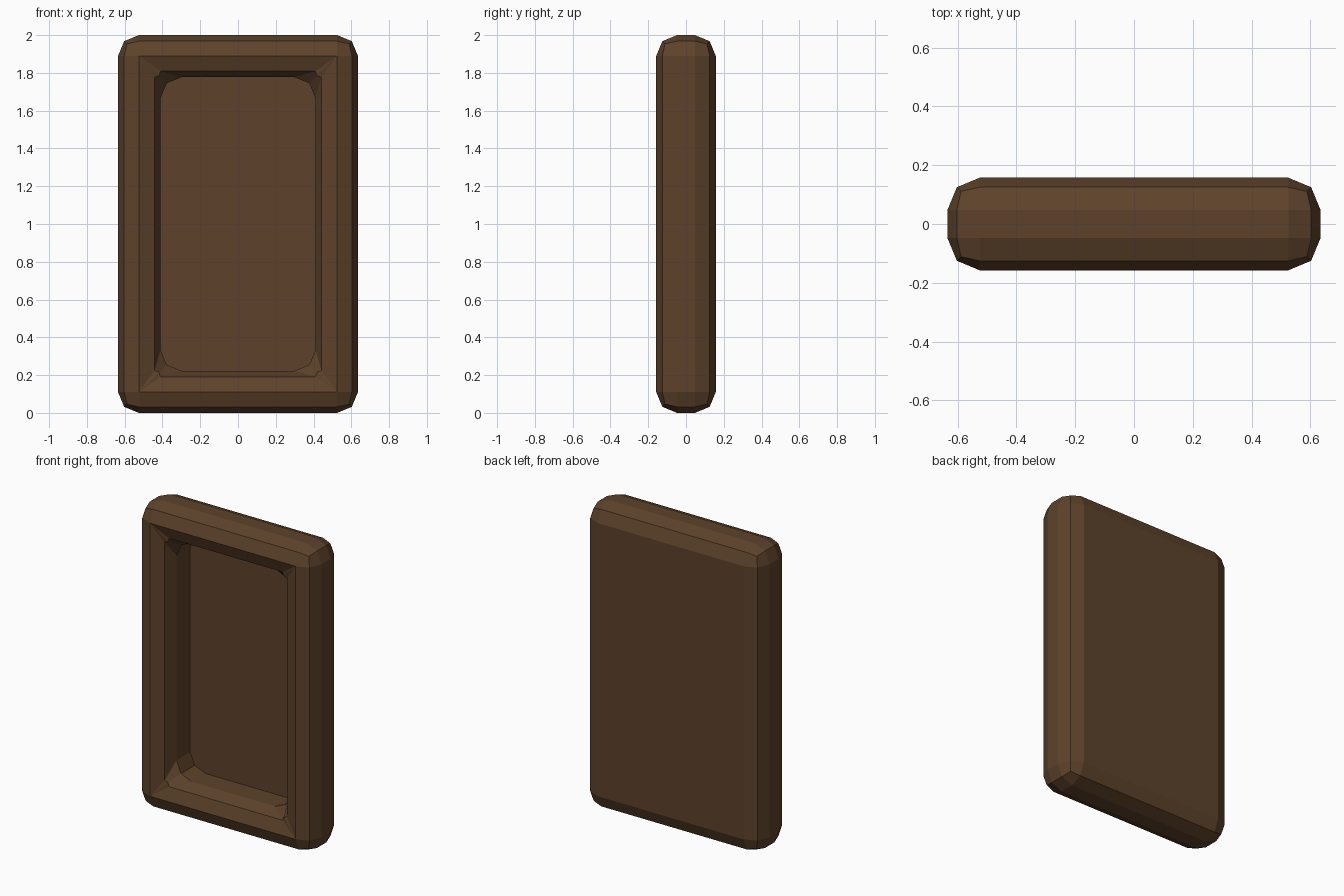
import bpy, bmesh
from mathutils import Vector

if "Cube" in bpy.data.objects:
    bpy.data.objects.remove(bpy.data.objects["Cube"])

W, D, H, R = 1.27, 0.315, 2.0, 0.11   # outer size and bevel radius
K = R * (1 - 0.7071)                  # offset of the middle bevel row

# Solid slab with two-segment rounded edges
bm = bmesh.new()
bmesh.ops.create_cube(bm, size=1)
for v in bm.verts:
    v.co = Vector((v.co.x * W, v.co.y * D, v.co.z * H + H / 2))
bmesh.ops.bevel(bm, geom=bm.edges[:], offset=R, segments=2, profile=0.5,
                affect='EDGES', clamp_overlap=True)

# Open the flat front face
front = min(bm.faces, key=lambda f: f.calc_center_median().y)
rim_verts = list(front.verts)
bmesh.ops.delete(bm, geom=[front], context='FACES_ONLY')


def ring(points, y):
    """Mirror three corner points (dx, dz from centre) into a 12-vertex loop."""
    out = []
    for sx, sz, step in ((1, 1, 1), (-1, 1, -1), (-1, -1, 1), (1, -1, -1)):
        out += [bm.verts.new((sx * x, y, H / 2 + sz * z)) for x, z in points[::step]]
    return out


# Outer rim of the recess reuses the slab's corner vertices
rim = []
for sx, sz in ((1, 1), (-1, 1), (-1, -1), (1, -1)):
    v = next(v for v in rim_verts if v.co.x * sx > 0 and (v.co.z - H / 2) * sz > 0)
    rim += [v] * 3

# Rounded inner lip, then straight wall with chamfered corners, then floor
ix, iz = 0.41, 0.777
corner = [(ix, iz - R), (ix - K, iz - K), (ix - R, iz)]
lip = ring([(ix + K, iz), (ix + 0.008, iz + 0.008), (ix, iz + K)], -D / 2 + K)
wall = ring(corner, -D / 2 + R)
floor = ring(corner, 0.093)
for a, b in ((rim, lip), (lip, wall), (wall, floor)):
    for i in range(12):
        j = (i + 1) % 12
        bm.faces.new(list(dict.fromkeys((a[i], a[j], b[j], b[i]))))
bm.faces.new(floor)
bmesh.ops.recalc_face_normals(bm, faces=bm.faces[:])

mesh = bpy.data.meshes.new("recessed_door_panel")
bm.to_mesh(mesh)
bm.free()
obj = bpy.data.objects.new("recessed_door_panel", mesh)
bpy.context.collection.objects.link(obj)

# Brown wood colour
mat = bpy.data.materials.new("brown_wood")
mat.diffuse_color = (0.11, 0.055, 0.024, 1)
mat.use_nodes = True
mat.node_tree.nodes["Principled BSDF"].inputs["Base Color"].default_value = mat.diffuse_color
mesh.materials.append(mat)
